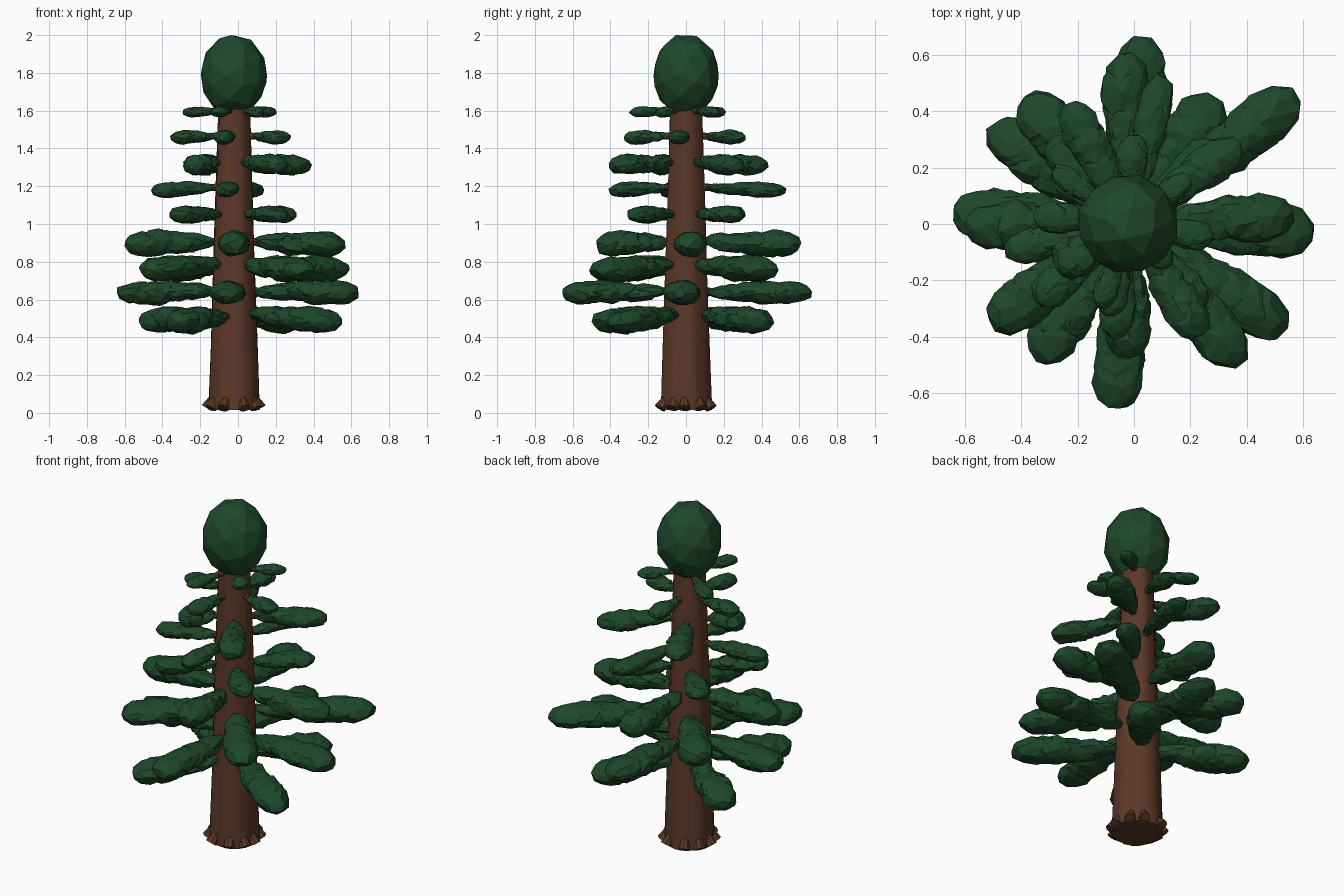
import bpy, bmesh, math, random
from mathutils import Vector, Matrix

if "Cube" in bpy.data.objects:
    bpy.data.objects.remove(bpy.data.objects["Cube"])

random.seed(4)
CX = -0.022  # trunk axis


def material(name, color):
    m = bpy.data.materials.new(name)
    m.diffuse_color = color
    m.use_nodes = True
    m.node_tree.nodes["Principled BSDF"].inputs["Base Color"].default_value = m.diffuse_color
    return m


BARK = material("bark", (0.105, 0.04, 0.02, 1))
NEEDLES = material("needles", (0.013, 0.065, 0.024, 1))


def finish(bm, name, mat, smooth=False):
    mesh = bpy.data.meshes.new(name)
    bm.to_mesh(mesh)
    bm.free()
    mesh.materials.append(mat)
    for p in mesh.polygons:
        p.use_smooth = smooth
    ob = bpy.data.objects.new(name, mesh)
    bpy.context.collection.objects.link(ob)
    return ob


def blob(bm, center, axis, half, jitter):
    """Faceted ellipsoid, its long side along axis."""
    spin = Matrix.Rotation(random.uniform(0, 6.28), 4, 'X')
    frame = axis.to_track_quat('X', 'Z').to_matrix().to_4x4()
    m = Matrix.Translation(center) @ frame @ Matrix.Diagonal((*half, 1)) @ spin
    verts = bmesh.ops.create_icosphere(bm, subdivisions=2, radius=1, matrix=m)["verts"]
    for v in verts:
        v.co += Vector([random.uniform(-jitter, jitter) for _ in range(3)])


def rod(bm, a, b, r1, r2, sides=8):
    d = b - a
    m = Matrix.Translation((a + b) / 2) @ d.to_track_quat('Z', 'Y').to_matrix().to_4x4()
    bmesh.ops.create_cone(bm, cap_ends=True, segments=sides, radius1=r1, radius2=r2,
                          depth=d.length, matrix=m)


# Trunk: tapered rings with shallow vertical ridges
bm = bmesh.new()
SIDES, rings = 24, []
for z in (0.015, 0.2, 0.4, 0.6, 0.8, 1.0, 1.2, 1.4, 1.62):
    r = 0.136 - 0.052 * z / 1.62
    ring = []
    for i in range(SIDES):
        a = math.tau * i / SIDES
        rr = r * (1 + 0.025 * math.sin(5 * a + z) + 0.025 * math.sin(8 * a - 2 * z))
        ring.append(bm.verts.new((CX + rr * math.cos(a), rr * math.sin(a), z)))
    rings.append(ring)
for lo, hi in zip(rings, rings[1:]):
    for i in range(SIDES):
        j = (i + 1) % SIDES
        bm.faces.new((lo[i], lo[j], hi[j], hi[i]))
bm.faces.new(rings[0][::-1])
bm.faces.new(rings[-1])
trunk = finish(bm, "trunk", BARK)
bpy.context.view_layer.objects.active = trunk
trunk.select_set(True)
bpy.ops.object.shade_smooth_by_angle(angle=math.radians(40))

# Root stubs around the foot
bm = bmesh.new()
for i in range(10):
    a = math.tau * (i + random.uniform(-0.2, 0.2)) / 10
    d = Vector((math.cos(a), math.sin(a), 0))
    base = Vector((CX, 0, 0))
    rod(bm, base + d * 0.11 + Vector((0, 0, 0.08)),
        base + d * random.uniform(0.14, 0.15) + Vector((0, 0, 0.025)), 0.02, 0.032)
for v in bm.verts:
    v.co.z = max(v.co.z, 0)
finish(bm, "roots", BARK)

# Tiers: height at trunk, height at tip, half thickness, width ratio, branch tips (x, y)
TIERS = [
    (0.525, 0.480, 0.068, 1.40, [(0.54, -0.38), (-0.35, -0.49), (-0.51, 0.35), (0.29, 0.45)]),
    (0.645, 0.635, 0.062, 1.55, [(-0.65, 0.04), (0.645, -0.03), (-0.065, -0.665), (0.03, 0.67)]),
    (0.790, 0.755, 0.068, 1.40, [(0.58, 0.46), (0.38, -0.50), (-0.51, -0.36), (-0.39, 0.46)]),
    (0.910, 0.890, 0.068, 1.25, [(-0.60, -0.01), (0.57, 0.03), (-0.025, -0.48), (-0.03, 0.61)]),
    (1.050, 1.050, 0.045, 1.50, [(-0.35, -0.28), (0.25, -0.30), (0.30, 0.29), (-0.30, 0.30)]),
    (1.200, 1.175, 0.041, 1.50, [(-0.46, -0.10), (-0.07, -0.41), (0.10, 0.53)]),
    (1.330, 1.310, 0.053, 1.40, [(0.24, -0.40), (0.38, 0.29), (-0.23, 0.43), (-0.28, -0.16)]),
    (1.470, 1.455, 0.037, 1.50, [(0.28, -0.05), (-0.36, 0.03), (-0.09, -0.33), (0.0, 0.32)]),
    (1.605, 1.590, 0.028, 1.60, [(0.13, -0.15), (0.20, 0.17), (-0.29, 0.20), (-0.12, -0.30)]),
]
for k, (z0, z1, h, ratio, tips) in enumerate(TIERS, 1):
    wood, leaf = bmesh.new(), bmesh.new()
    for x, y in tips:
        flat = Vector((x - CX, y, 0))
        reach, d = flat.length, flat.normalized()

        def at(r):
            return Vector((CX, 0, z0 + (z1 - z0) * r / reach)) + d * r

        rod(wood, at(0.05), at(reach * 0.7), 0.022, 0.008)
        # overlapping needle clumps, growing toward the tip
        start = 0.095
        span = reach - start
        half = span * 0.16 + 0.03
        n = 8
        for i in range(n):
            t = i / (n - 1)
            s = (0.65 + 0.5 * t if t < 0.7 else 1.0) * random.uniform(0.93, 1.04)
            c = at(start + half + (span - 2 * half) * t)
            if i < n - 1:
                c += Vector([random.uniform(-0.12, 0.12) * h for _ in range(3)])
            blob(leaf, c, at(reach) - at(0), (half, h * ratio * s, h * s), h * 0.1)
    finish(wood, f"branches_tier_{k}", BARK)
    finish(leaf, f"foliage_tier_{k}", NEEDLES)

# Crown
bm = bmesh.new()
blob(bm, Vector((CX, 0, 1.78)), Vector((0, 0, 1)), (0.22, 0.18, 0.18), 0.004)
top = max(v.co.z for v in bm.verts)
for v in bm.verts:
    v.co.z += 2.0 - top
finish(bm, "crown", NEEDLES)
